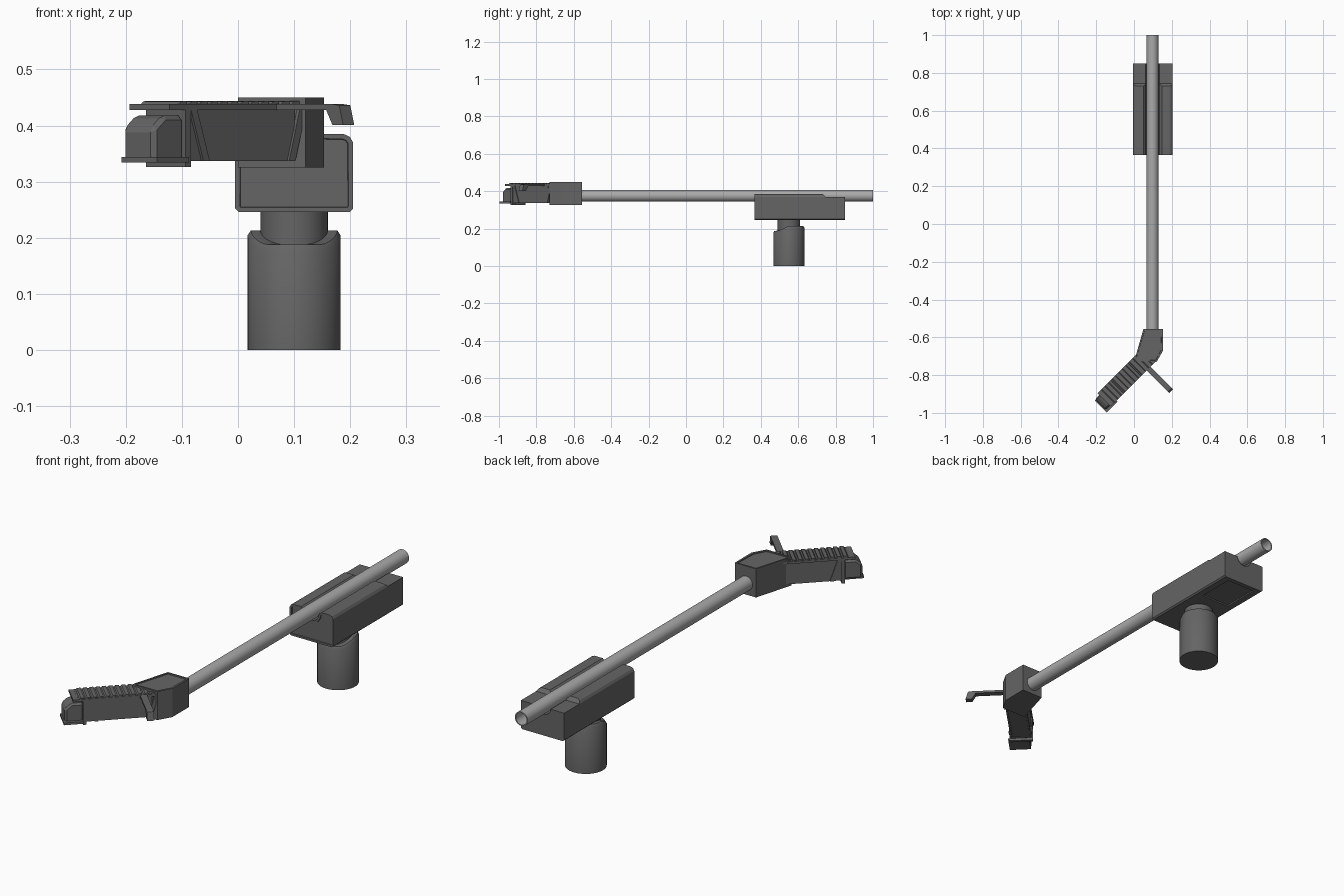
import bpy, bmesh, math

if "Cube" in bpy.data.objects:
    bpy.data.objects.remove(bpy.data.objects["Cube"])

R = math.sqrt(0.5)
dark = bpy.data.materials.new("dark_grey")
dark.diffuse_color = (0.13, 0.13, 0.13, 1)
dark.use_nodes = True
dark.node_tree.nodes["Principled BSDF"].inputs["Base Color"].default_value = dark.diffuse_color
light = bpy.data.materials.new("light_grey")
light.diffuse_color = (0.4, 0.4, 0.4, 1)
light.use_nodes = True
light.node_tree.nodes["Principled BSDF"].inputs["Base Color"].default_value = light.diffuse_color


def finish(name, bm, mat=dark, smooth=False):
    bmesh.ops.recalc_face_normals(bm, faces=bm.faces)
    me = bpy.data.meshes.new(name)
    bm.to_mesh(me)
    bm.free()
    me.materials.append(mat)
    ob = bpy.data.objects.new(name, me)
    bpy.context.collection.objects.link(ob)
    if smooth:
        bpy.ops.object.select_all(action='DESELECT')
        ob.select_set(True)
        bpy.context.view_layer.objects.active = ob
        bpy.ops.object.shade_smooth_by_angle(angle=math.radians(35))
    return ob


def prism(name, pts, a, b, place, inset=None, smooth=False):
    """Extrude a 2D profile from a to b; place(u, v, w) maps it to world space.
    inset = (width, depth) frames the cap at b."""
    bm = bmesh.new()
    va = [bm.verts.new(place(u, v, a)) for u, v in pts]
    vb = [bm.verts.new(place(u, v, b)) for u, v in pts]
    n = len(pts)
    bm.faces.new(va)
    cap = bm.faces.new(vb)
    for i in range(n):
        j = (i + 1) % n
        bm.faces.new((va[i], va[j], vb[j], vb[i]))
    bmesh.ops.recalc_face_normals(bm, faces=bm.faces)
    if inset:
        bmesh.ops.inset_region(bm, faces=[cap], thickness=inset[0], depth=0)
        bmesh.ops.inset_region(bm, faces=[cap], thickness=0.001, depth=-inset[1])
    return finish(name, bm, smooth=smooth)


def rect(u0, u1, v0, v1):
    return [(u0, v0), (u1, v0), (u1, v1), (u0, v1)]


def lathe(name, rings, place, closed=False, mat=dark, n=48):
    """Rings of (radius, height) joined to a round part."""
    bm = bmesh.new()
    loops = [[bm.verts.new(place(r * math.cos(k * math.tau / n), r * math.sin(k * math.tau / n), h))
              for k in range(n)] for r, h in rings]
    pairs = list(zip(loops, loops[1:])) + ([(loops[-1], loops[0])] if closed else [])
    for p, q in pairs:
        for k in range(n):
            m = (k + 1) % n
            bm.faces.new((p[k], p[m], q[m], q[k]))
    if not closed:
        bm.faces.new(loops[0])
        bm.faces.new(loops[-1])
    return finish(name, bm, mat, True)


def cut(ob, cutter):
    m = ob.modifiers.new("cut", 'BOOLEAN')
    m.operation = 'DIFFERENCE'
    m.solver = 'EXACT'
    m.object = cutter
    cutter.hide_render = True
    cutter.hide_set(True)


def along_y(u, v, w): return (u, w, v)      # profile in x-z
def along_x(u, v, w): return (w, u, v)      # profile in y-z
def along_z(u, v, w): return (u, v, w)      # profile in x-y
def grip(t, z, s): return ((s - t) * R, -(s + t) * R, z)     # t along the grip, s across
def grip_cross(s, z, t): return grip(t, z, s)


# hollow tube
TX, TZ = 0.098, 0.375
lathe("tube", [(0.031, -0.6), (0.031, 1.0), (0.026, 1.0), (0.026, -0.6)],
      lambda x, y, h: (TX + x, h, TZ + y), True, light, 32)

# head housing with a round channel for the tube
arc = [(TX + 0.038 * math.cos(a), TZ + 0.038 * math.sin(a))
       for a in [-math.pi * k / 14 for k in range(15)]]
housing_profile = [(-0.005, 0.252), (0.001, 0.246), (0.199, 0.246), (0.205, 0.252),
                   (0.205, 0.37), (0.199, 0.38), (0.188, 0.385), (0.148, 0.385)] + arc + \
                  [(0.05, 0.385), (0.012, 0.385), (0.001, 0.38), (-0.005, 0.37)]
housing = prism("head_housing", housing_profile, 0.85, 0.365, along_y, (0.009, 0.004))
step = prism("rear_step_cutter", [(0.725, 0.39), (0.745, 0.37), (0.87, 0.37), (0.87, 0.41), (0.725, 0.41)],
             -0.05, 0.25, along_x)
cut(housing, step)
hatch = prism("hatch_cutter", rect(0.03, 0.17, 0.66, 0.83), 0.23, 0.252, along_z)
cut(housing, hatch)

# motor canister with a lowered front rim, and its neck
CX, CY = 0.1, 0.55


def canister_point(x, y, h):
    top = 0.187 + 0.025 * min(1, max(0, (y + 0.057) / 0.055))
    return (CX + x, CY + y, 0 if h == 0 else top + h)


lathe("canister", [(0.083, 0), (0.083, -0.008), (0.077, 0.001), (0.062, 0.001), (0.05, -0.004)],
      canister_point)
lathe("canister_neck", [(0.06, 0.17), (0.06, 0.25)], lambda x, y, h: (CX + x, CY + y, h))

# elbow block
prism("elbow", [(0.05, -0.556), (0.153, -0.556), (0.153, -0.672), (0.12, -0.73), (0.0, -0.73)],
      0.325, 0.45, along_z, (0.01, 0.004))

# grip body, framed on its underside
prism("grip_body", [(t, s) for t, s in rect(0.45, 0.717, 0.503, 0.592)], 0.43, 0.337,
      lambda t, s, z: grip(t, z, s), (0.01, 0.003))

# slanted strips on both sides of the grip
for side, (a, b) in {"inner": (0.498, 0.505), "outer": (0.59, 0.597)}.items():
    for end, (top, low) in {"front": (0.700, 0.668), "rear": (0.425, 0.452)}.items():
        prism(f"grip_strip_{end}_{side}",
              [(top, 0.43), (top + 0.016, 0.43), (low + 0.016, 0.337), (low, 0.337)], a, b, grip)

# top plate with sawtooth ribs
prism("grip_plate", rect(0.425, 0.77, 0.428, 0.438), 0.497, 0.597, grip)
teeth = [(0.44, 0.436)]
N, T0, DT = 12, 0.44, 0.0258
for k in range(N):
    t = T0 + k * DT
    teeth += [(t, 0.444), (t + DT * 0.55, 0.443), (t + DT * 0.75, 0.4385), (t + DT * 0.98, 0.4385)]
teeth.append((T0 + N * DT, 0.436))
prism("grip_ribs", teeth, 0.499, 0.595, grip)

# end flange and plug
prism("end_flange", rect(0.715, 0.729, 0.326, 0.43), 0.497, 0.597, grip)
plug = prism("end_plug", [(0.725, 0.335), (0.802, 0.335), (0.802, 0.396), (0.775, 0.418), (0.725, 0.418)],
             0.51, 0.59, grip)
bev = plug.modifiers.new("bevel", 'BEVEL')
bev.width = 0.008
bev.segments = 1
prism("plug_base", rect(0.727, 0.808, 0.334, 0.344), 0.514, 0.604, grip)

# trigger lever with a bent tip
prism("trigger", [(0.56, 0.428), (0.722, 0.428), (0.738, 0.401), (0.765, 0.401),
                  (0.755, 0.436), (0.738, 0.438), (0.56, 0.438)], 0.472, 0.5, grip_cross)
